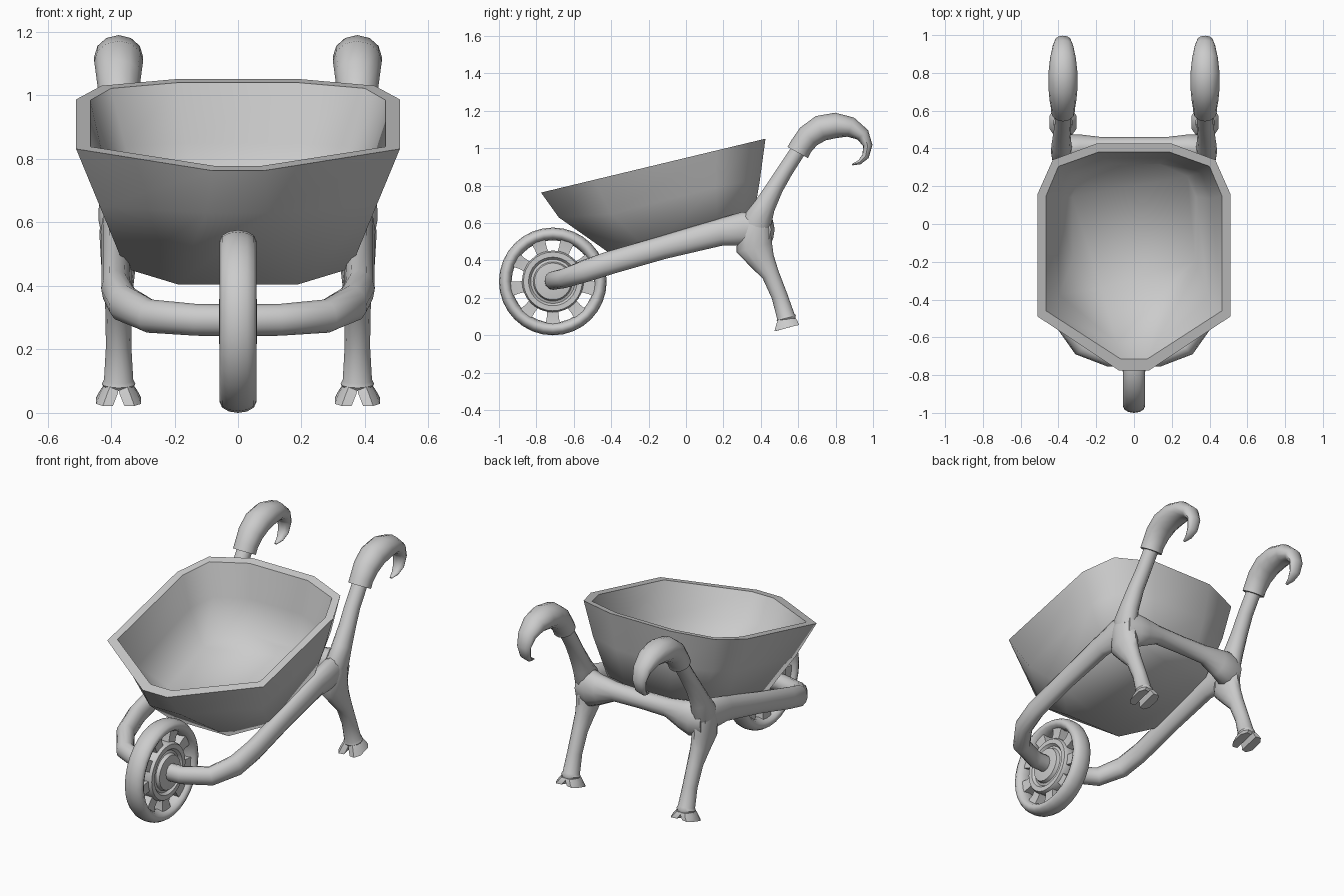
import bpy, bmesh, math
from mathutils import Vector

SIDE = 0.376          # x of the legs and handles
WY, WZ = -0.712, 0.288  # wheel centre


def finish(name, bm, mirror=False, angle=45):
    bmesh.ops.recalc_face_normals(bm, faces=bm.faces[:])
    me = bpy.data.meshes.new(name)
    bm.to_mesh(me)
    bm.free()
    ob = bpy.data.objects.new(name, me)
    bpy.context.collection.objects.link(ob)
    bpy.ops.object.select_all(action='DESELECT')
    bpy.context.view_layer.objects.active = ob
    ob.select_set(True)
    bpy.ops.object.shade_smooth_by_angle(angle=math.radians(angle))
    if mirror:
        ob.modifiers.new("Mirror", 'MIRROR')
    return ob


def loft(bm, rings, caps=(True, True), closed=False):
    vr = [[bm.verts.new(p) for p in r] for r in rings]
    n = len(vr[0])
    pairs = list(zip(vr, vr[1:])) + ([(vr[-1], vr[0])] if closed else [])
    for a, b in pairs:
        for i in range(n):
            j = (i + 1) % n
            bm.faces.new((a[i], a[j], b[j], b[i]))
    if caps[0]:
        bm.faces.new(vr[0])
    if caps[1]:
        bm.faces.new(vr[-1])


def tube(name, path, ref, sides=12, caps=(True, True)):
    """Sweep an ellipse; path rows are x, y, z, radius along ref, other radius."""
    bm = bmesh.new()
    pts = [Vector(p[:3]) for p in path]
    rings = []
    for i, p in enumerate(path):
        t = Vector((0, 0, 0))
        if i > 0:
            t += (pts[i] - pts[i - 1]).normalized()
        if i < len(pts) - 1:
            t += (pts[i + 1] - pts[i]).normalized()
        v = t.cross(Vector(ref)).normalized()
        u = v.cross(t).normalized()
        rings.append([pts[i] + u * p[3] * math.cos(k * math.tau / sides)
                      + v * p[4] * math.sin(k * math.tau / sides) for k in range(sides)])
    loft(bm, rings, caps)
    return finish(name, bm, True)


def lathe(name, profile, steps=32, angle=40):
    """Turn a closed (x, radius) profile around the wheel axle."""
    bm = bmesh.new()
    rings = []
    for k in range(steps):
        a = math.tau * k / steps
        rings.append([(x, WY + r * math.sin(a), WZ + r * math.cos(a)) for x, r in profile])
    loft(bm, rings, (False, False), True)
    return finish(name, bm, False, angle)


def both(half):
    return [Vector(p) for p in half] + [Vector((-x, y, z)) for x, y, z in reversed(half)]


# Tray: rim, middle and bottom rings outside, then the inner shell
def rim_z(y):
    return 0.763 + (y + 0.775) * 0.24


rim = [(x, y, rim_z(y)) for x, y in
       [(0.08, -0.775), (0.51, -0.49), (0.51, 0.16), (0.43, 0.34), (0.20, 0.425)]]
rim_in = [(x, y, rim_z(y)) for x, y in
          [(0.07, -0.715), (0.465, -0.46), (0.465, 0.15), (0.40, 0.305), (0.19, 0.38)]]
mid = [(0.10, -0.68, 0.63), (0.435, -0.40, 0.65), (0.45, 0.16, 0.79),
       (0.39, 0.31, 0.82), (0.18, 0.395, 0.83)]
low = [(0.19, -0.36, 0.405), (0.355, -0.20, 0.455), (0.36, 0.17, 0.56),
       (0.31, 0.29, 0.60), (0.15, 0.36, 0.62)]


def inset(half, lift):
    c = Vector((0, -0.12, 0))
    return [tuple((Vector(p) - c) * 0.91 + c + Vector((0, 0, 0.09 * p[2] + lift))) for p in half]


bm = bmesh.new()
loft(bm, [both(r) for r in (low, mid, rim, rim_in, inset(mid, 0.02), inset(low, 0.04))])
tray = finish("tray", bm, False, 179)
for e in tray.data.edges:   # keep the rim edges crisp
    a, b = (v // 10 for v in e.vertices)
    if a == b and a in (2, 3):
        e.use_edge_sharp = True

# Wheel: tyre, stepped hub and spokes
n = 12
lathe("tyre", [(0.058 * math.cos(math.tau * k / n), 0.254 + 0.034 * math.sin(math.tau * k / n))
               for k in range(n)], angle=60)
half = [(0.03, 0.165), (0.045, 0.157), (0.045, 0.13), (0.03, 0.118),
        (0.035, 0.105), (0.055, 0.098), (0.06, 0.065), (0.06, 0.01)]
lathe("wheel_hub", half + [(-x, r) for x, r in reversed(half)])
bm = bmesh.new()
for k in range(9):
    a = math.tau * (k + 0.5) / 9
    d, s = Vector((0, math.sin(a), math.cos(a))), Vector((0, math.cos(a), -math.sin(a)))
    c = Vector((0, WY, WZ))
    loft(bm, [[c + d * r + s * w * i + Vector((h * j, 0, 0))
               for i, j in ((1, 1), (-1, 1), (-1, -1), (1, -1))]
              for r, w, h in ((0.14, 0.03, 0.03), (0.19, 0.032, 0.027), (0.235, 0.04, 0.034))])
finish("wheel_spokes", bm, False, 30)

# Side rails running into the axle
tube("side_rail", [(0, WY, 0.292, 0.05, 0.045), (0.13, -0.71, 0.293, 0.05, 0.046),
                   (0.28, -0.65, 0.305, 0.053, 0.05), (0.36, -0.535, 0.345, 0.06, 0.05),
                   (0.383, -0.40, 0.39, 0.062, 0.048), (0.383, -0.12, 0.47, 0.062, 0.047),
                   (0.38, 0.18, 0.55, 0.072, 0.05), (0.38, 0.31, 0.57, 0.09, 0.053),
                   (0.38, 0.42, 0.585, 0.065, 0.045)], (0, 0, 1), caps=(False, True))

# Cross beam behind the tray, flaring into the joints
tube("cross_beam", [(0, 0.41, 0.59, 0.05, 0.05), (0.17, 0.41, 0.59, 0.054, 0.05),
                    (0.27, 0.408, 0.575, 0.085, 0.065), (0.33, 0.40, 0.565, 0.105, 0.075),
                    (0.40, 0.39, 0.565, 0.09, 0.065)], (0, 0, 1), caps=(False, True))

# Back legs
tube("leg", [(0.38, 0.39, 0.66, 0.04, 0.055), (0.38, 0.365, 0.57, 0.057, 0.092),
             (0.376, 0.365, 0.47, 0.055, 0.098), (SIDE, 0.41, 0.395, 0.046, 0.068),
             (SIDE, 0.452, 0.325, 0.042, 0.047), (SIDE, 0.50, 0.21, 0.04, 0.043),
             (SIDE, 0.532, 0.105, 0.046, 0.048), (SIDE, 0.536, 0.092, 0.053, 0.053),
             (SIDE, 0.539, 0.078, 0.045, 0.046)], (1, 0, 0))

# Split hooves
bm = bmesh.new()
for s in (-1, 1):
    def ring(x0, x1, y0, y1, z0, z1):
        return [(SIDE + s * x, y, z) for x, y, z in
                ((x0, y0 + 0.005, z0), (x0 * 0.4 + x1 * 0.6, y0, z0), (x1, y0 + 0.03, z0 * 0.8 + z1 * 0.2),
                 (x1, y1 - 0.03, z0 * 0.2 + z1 * 0.8), (x0 * 0.4 + x1 * 0.6, y1, z1), (x0, y1 - 0.005, z1))]
    loft(bm, [ring(-0.002, 0.046, 0.492, 0.587, 0.083, 0.09),
              ring(0.003, 0.058, 0.483, 0.597, 0.06, 0.075),
              ring(0.018, 0.071, 0.473, 0.604, 0.022, 0.055)])
finish("hoof", bm, True, 45)

# Handle arms
tube("handle_arm", [(0.38, 0.36, 0.54, 0.045, 0.065), (0.382, 0.38, 0.61, 0.058, 0.08),
                    (0.384, 0.42, 0.69, 0.053, 0.058), (0.382, 0.475, 0.79, 0.046, 0.046),
                    (SIDE, 0.53, 0.88, 0.043, 0.042), (SIDE, 0.615, 1.01, 0.042, 0.04)], (1, 0, 0))

# Hooked grips
tube("handle_grip", [(SIDE, y, z, a, b) for y, z, a, b in [
    (0.597, 0.977, 0.064, 0.062), (0.615, 1.01, 0.064, 0.061), (0.655, 1.063, 0.071, 0.065),
    (0.72, 1.107, 0.077, 0.07), (0.80, 1.122, 0.077, 0.068), (0.88, 1.113, 0.068, 0.054),
    (0.945, 1.072, 0.054, 0.038), (0.972, 1.015, 0.043, 0.025), (0.96, 0.957, 0.034, 0.019),
    (0.928, 0.925, 0.022, 0.012), (0.888, 0.912, 0.008, 0.004)]], (1, 0, 0))
